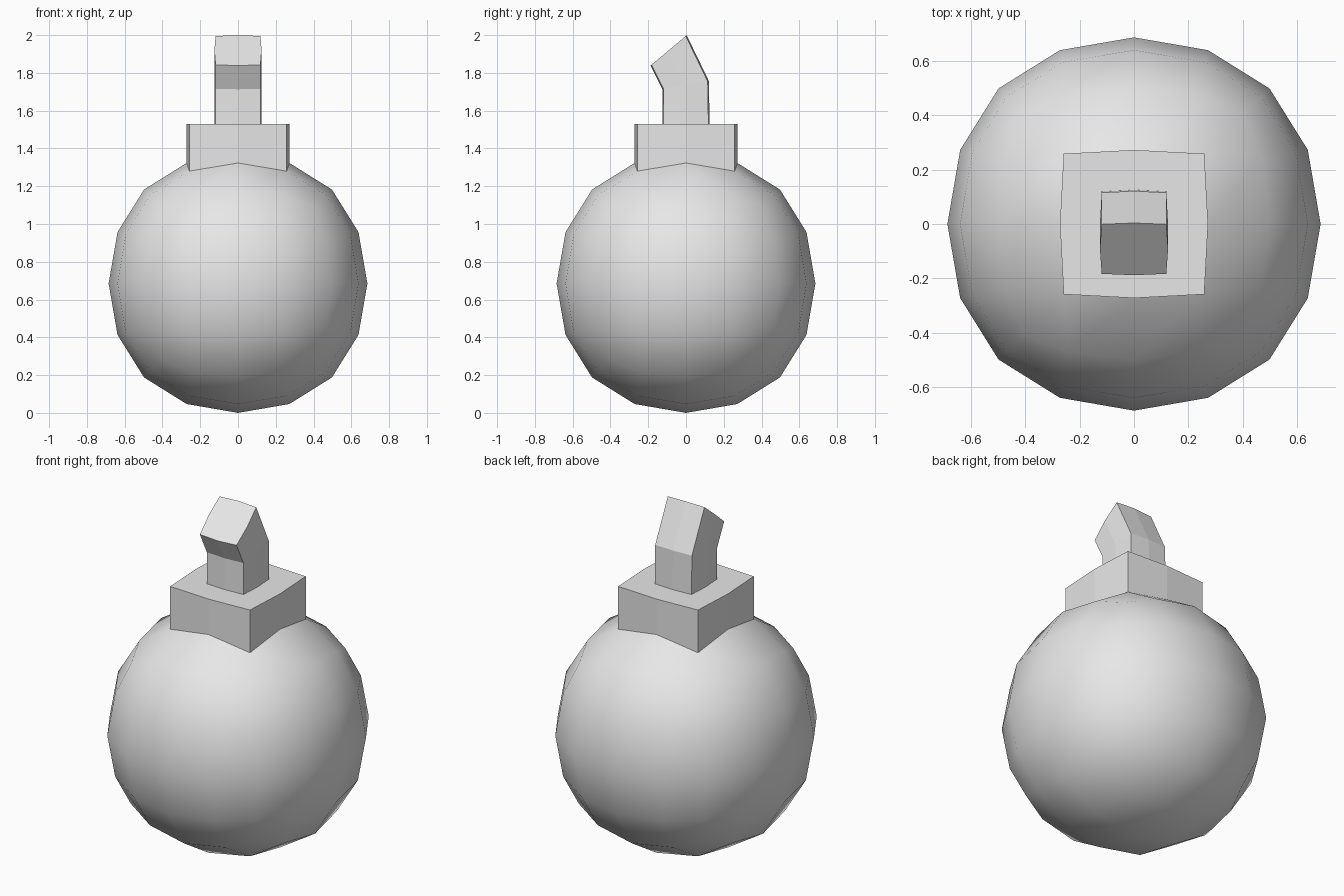
import bpy, bmesh, math
from mathutils import Matrix, Vector

if "Cube" in bpy.data.objects:
    bpy.data.objects.remove(bpy.data.objects["Cube"])

RADIUS = 0.685

grey = bpy.data.materials.new("plain grey")
grey.diffuse_color = (0.8, 0.8, 0.8, 1)
grey.use_nodes = True
grey.node_tree.nodes["Principled BSDF"].inputs["Base Color"].default_value = grey.diffuse_color


def add_object(name, bm, smooth):
    bmesh.ops.recalc_face_normals(bm, faces=bm.faces[:])
    for f in bm.faces:
        f.smooth = smooth
    mesh = bpy.data.meshes.new(name)
    bm.to_mesh(mesh)
    bm.free()
    mesh.materials.append(grey)
    obj = bpy.data.objects.new(name, mesh)
    bpy.context.collection.objects.link(obj)
    return obj


def add_tube(name, rings):
    """Bridge equal-sized rings of points and close the last one."""
    bm = bmesh.new()
    loops = [[bm.verts.new(p) for p in ring] for ring in rings]
    n = len(loops[0])
    for a, b in zip(loops, loops[1:]):
        for i in range(n):
            j = (i + 1) % n
            bm.faces.new((a[i], a[j], b[j], b[i]))
    bm.faces.new(loops[-1])
    return add_object(name, bm, False)


# Round body: a cube subdivided twice into a quad ball
bm = bmesh.new()
bmesh.ops.create_cube(bm, size=2)
ball = add_object("ball_source", bm, True)
sub = ball.modifiers.new("round", 'SUBSURF')
sub.levels = sub.render_levels = 2
bpy.context.view_layer.update()
mesh = bpy.data.meshes.new_from_object(
    ball.evaluated_get(bpy.context.evaluated_depsgraph_get()))
bpy.data.objects.remove(ball)
bm = bmesh.new()
bm.from_mesh(mesh)
scale = RADIUS / max(v.co.z for v in bm.verts)
for v in bm.verts:
    v.co = v.co * scale + Vector((0, 0, RADIUS))

# Open the top where the collar rises, keeping the opening's outline
top = max(bm.verts, key=lambda v: v.co.z)
rim = {v for f in top.link_faces for v in f.verts if v != top}
outline = sorted((v.co.copy() for v in rim), key=lambda p: math.atan2(p.y, p.x))
bmesh.ops.delete(bm, geom=[top], context='VERTS')
add_object("body", bm, True)

# Collar: the outline raised to a flat top
add_tube("collar", [outline, [Vector((p.x, p.y, 1.53)) for p in outline]])

# Fuse: the same eight-sided section, shrunk and bent towards the front
fuse_scale = 0.125 / max(p.x for p in outline)


def fuse_ring(y, z, tilt):
    turn = Matrix.Rotation(math.radians(tilt), 3, 'X')
    return [turn @ Vector((p.x * fuse_scale, p.y * fuse_scale, 0)) + Vector((0, y, z))
            for p in outline]


add_tube("fuse", [fuse_ring(0, 1.53, 0),
                  fuse_ring(-0.002, 1.735, 10),
                  fuse_ring(-0.092, 1.919, 40)])
